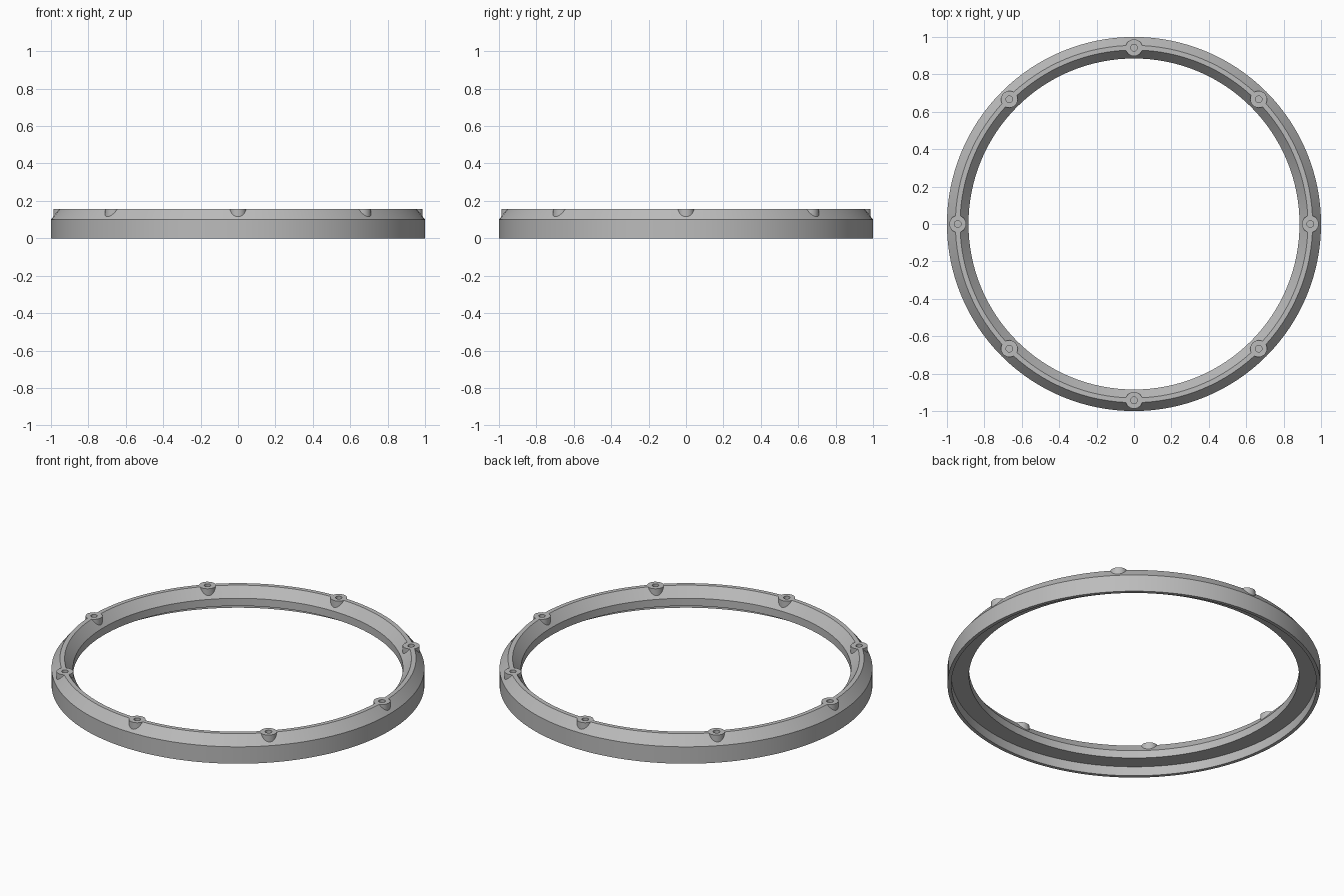
import bpy, bmesh
from math import pi, cos, sin
from mathutils import Matrix, Vector

cube = bpy.data.objects.get("Cube")
if cube:
    bpy.data.objects.remove(cube, do_unlink=True)

grey = bpy.data.materials.new("light_grey")
grey.use_nodes = True
GREY = (0.5, 0.5, 0.5, 1)
grey.diffuse_color = GREY
grey.node_tree.nodes["Principled BSDF"].inputs["Base Color"].default_value = GREY

TOP = 0.157      # height of the crest and bosses
MID = 0.9425     # radius of the crest and boss circle
BOSSES = 8


def make_object(name, bm):
    bmesh.ops.recalc_face_normals(bm, faces=bm.faces)
    mesh = bpy.data.meshes.new(name)
    bm.to_mesh(mesh)
    bm.free()
    mesh.materials.append(grey)
    obj = bpy.data.objects.new(name, mesh)
    bpy.context.collection.objects.link(obj)
    return obj


def lathe(name, profile, steps):
    """Spin a closed (radius, z) profile about the vertical axis."""
    bm = bmesh.new()
    verts = [bm.verts.new((r, 0, z)) for r, z in profile]
    edges = [bm.edges.new((v, verts[i - 1])) for i, v in enumerate(verts)]
    bmesh.ops.spin(bm, geom=verts + edges, cent=(0, 0, 0), axis=(0, 0, 1),
                   angle=2 * pi, steps=steps, use_merge=True)
    bmesh.ops.remove_doubles(bm, verts=bm.verts, dist=1e-5)
    return make_object(name, bm)


def cylinder_circle(name, radius, bottom, top, segments):
    """Equal upright cylinders placed around the crest."""
    bm = bmesh.new()
    for i in range(BOSSES):
        a = 2 * pi * i / BOSSES
        centre = Vector((MID * cos(a), MID * sin(a), (bottom + top) / 2))
        bmesh.ops.create_cone(bm, cap_ends=True, segments=segments, radius1=radius,
                              radius2=radius, depth=top - bottom,
                              matrix=Matrix.Translation(centre))
    return make_object(name, bm)


# Ring: thin skirt below, inner flange and a narrow crest above
ring = lathe("bezel_ring", [
    (1.0, 0), (1.0, 0.1), (MID + 0.0125, TOP), (MID - 0.0125, TOP),
    (0.885, 0.1), (0.885, 0.055), (0.98, 0.055), (0.98, 0)], 128)

# Screw bosses and their blind holes
bosses = cylinder_circle("screw_bosses", 0.045, 0.075, TOP, 32)
holes = cylinder_circle("screw_hole_cutters", 0.018, 0.1, TOP + 0.05, 16)
for helper, operation in ((bosses, 'UNION'), (holes, 'DIFFERENCE')):
    mod = ring.modifiers.new(helper.name, 'BOOLEAN')
    mod.operation = operation
    mod.solver = 'EXACT'
    mod.object = helper

# Bake the booleans and drop the helpers
bpy.context.view_layer.objects.active = ring
ring.select_set(True)
for mod in list(ring.modifiers):
    bpy.ops.object.modifier_apply(modifier=mod.name)
for helper in (bosses, holes):
    bpy.data.objects.remove(helper, do_unlink=True)

bpy.ops.object.select_all(action='DESELECT')
ring.select_set(True)
bpy.ops.object.shade_smooth_by_angle(angle=pi / 6)
